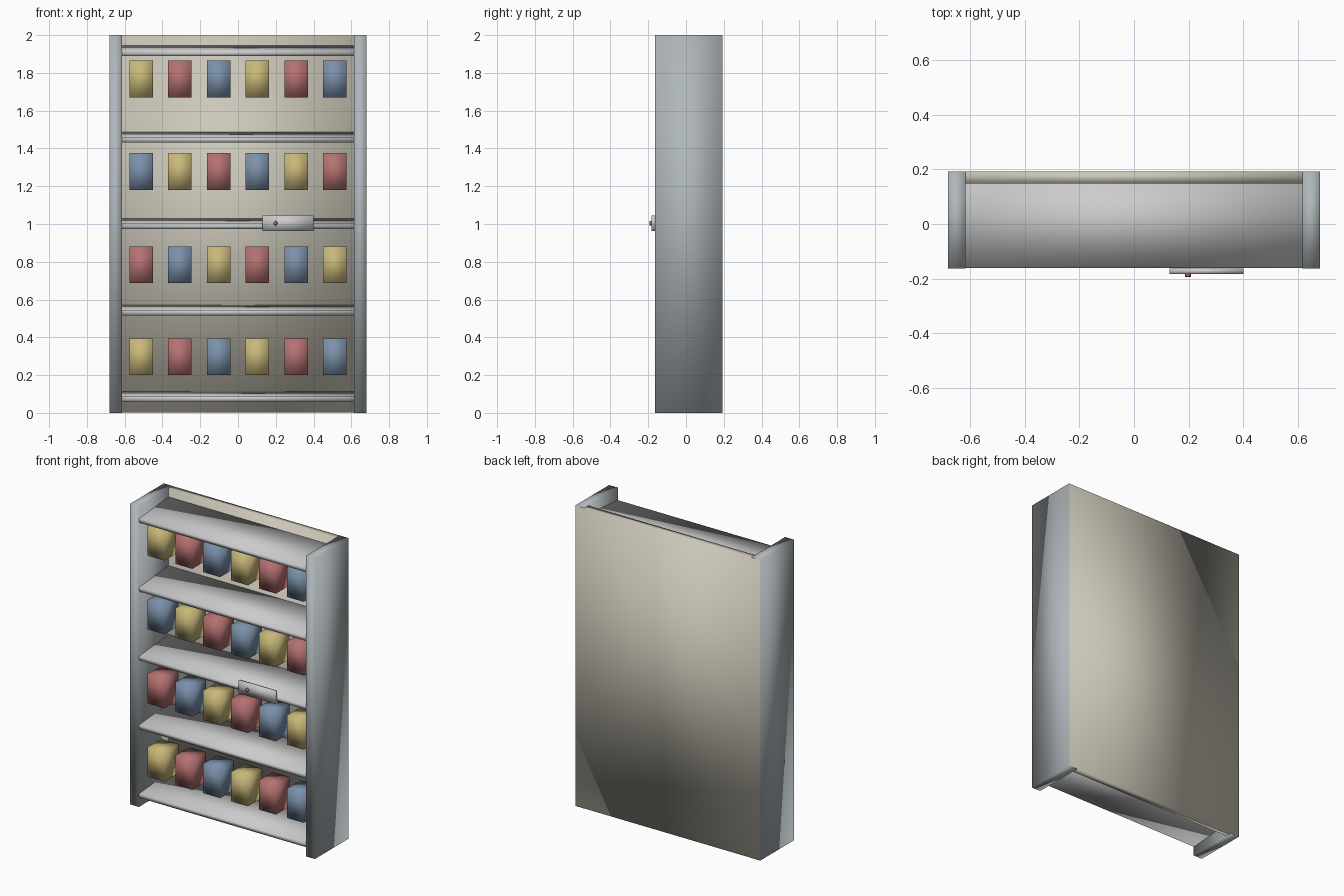
import bpy, math

if "Cube" in bpy.data.objects:
    bpy.data.objects.remove(bpy.data.objects["Cube"])

def material(name, rgb):
    m = bpy.data.materials.new(name)
    m.diffuse_color = (*rgb, 1)
    m.use_nodes = True
    m.node_tree.nodes["Principled BSDF"].inputs["Base Color"].default_value = m.diffuse_color
    return m

def box(name, x, y, z, mat=None, tilt=0):
    """Smooth-shaded box from (min, max) ranges, optionally tilted about x."""
    bpy.ops.mesh.primitive_cube_add(size=1, location=[sum(r) / 2 for r in (x, y, z)])
    ob = bpy.context.object
    ob.name = name
    ob.scale = [r[1] - r[0] for r in (x, y, z)]
    bpy.ops.object.transform_apply(location=False, rotation=False, scale=True)
    ob.rotation_euler.x = tilt
    if mat:
        ob.data.materials.append(mat)
    bpy.ops.object.shade_smooth()
    return ob

steel = material("steel", (0.43, 0.47, 0.49))
beige = material("beige", (0.60, 0.57, 0.48))
shelf_grey = material("shelf_grey", (0.55, 0.54, 0.53))
goods = [material("yellow", (0.58, 0.48, 0.19)),
         material("red", (0.46, 0.165, 0.165)),
         material("blue", (0.195, 0.28, 0.40))]
knob_mat = material("knob_brown", (0.36, 0.15, 0.13))

# Back panel and the two side panels
box("back_panel", (-0.679, 0.679), (0.148, 0.192), (0.001, 1.999), beige)
for side, s in (("left", -1), ("right", 1)):
    box(f"{side}_side_panel", sorted((s * 0.615, s * 0.68)), (-0.163, 0.191), (0, 2), steel)

# Shelves sloping gently down to the front
for i in range(5):
    zc = 0.087 + i * 0.4575
    box(f"shelf_{i + 1}", (-0.679, 0.679), (-0.161, 0.16), (zc - 0.014, zc + 0.014),
        shelf_grey, tilt=math.atan2(0.028, 0.32))

# Rows of boxed goods, colours shifting by one per row
for row, z in enumerate((1.67, 1.18, 0.687, 0.2)):
    for col in range(6):
        x = -0.5125 + col * 0.205
        box(f"goods_box_{row + 1}_{col + 1}", (x - 0.0625, x + 0.0625), (-0.13, 0.015),
            (z, z + 0.195), goods[(col - row) % 3])

# Label plate with a small round knob
box("label_plate", (0.13, 0.40), (-0.182, -0.163), (0.964, 1.046), shelf_grey)
bpy.ops.mesh.primitive_cylinder_add(vertices=16, radius=0.011, depth=0.016,
                                    location=(0.198, -0.185, 1.004),
                                    rotation=(math.pi / 2, 0, 0))
knob = bpy.context.object
knob.name = "plate_knob"
knob.data.materials.append(knob_mat)
bpy.ops.object.shade_smooth()
